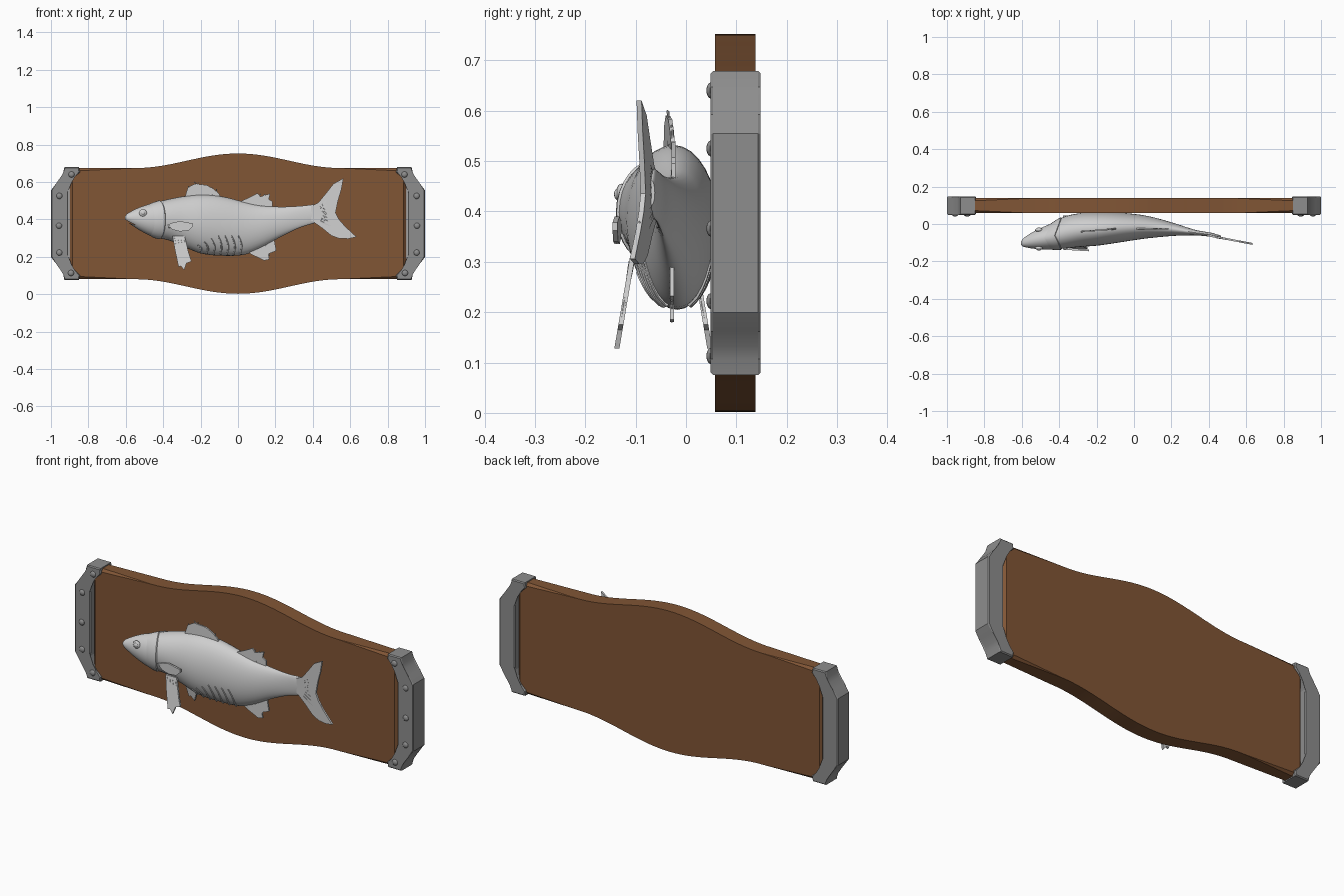
import bpy, bmesh, math
from mathutils import Vector

if "Cube" in bpy.data.objects:
    bpy.data.objects.remove(bpy.data.objects["Cube"])


def material(name, rgb):
    m = bpy.data.materials.new(name)
    m.diffuse_color = (*rgb, 1)
    m.use_nodes = True
    m.node_tree.nodes["Principled BSDF"].inputs["Base Color"].default_value = m.diffuse_color
    return m


WOOD = material("brown wood", (0.22, 0.092, 0.036))
IRON = material("grey iron", (0.27, 0.27, 0.27))
PALE = material("pale fish", (0.62, 0.62, 0.62))


def finish(name, bm, mat, angle=35):
    bmesh.ops.recalc_face_normals(bm, faces=bm.faces)
    me = bpy.data.meshes.new(name)
    bm.to_mesh(me)
    bm.free()
    me.materials.append(mat)
    ob = bpy.data.objects.new(name, me)
    bpy.context.collection.objects.link(ob)
    bpy.ops.object.select_all(action='DESELECT')
    ob.select_set(True)
    bpy.context.view_layer.objects.active = ob
    bpy.ops.object.shade_smooth_by_angle(angle=math.radians(angle))
    return ob


def slab(bm, outline, y0, y1, bevel=0.0):
    """Closed plate from an (x, z) outline; y0 and y1 may be functions of x, z."""
    fy = [(y if callable(y) else (lambda x, z, y=y: y)) for y in (y0, y1)]
    rings = [[bm.verts.new((x, f(x, z), z)) for x, z in outline] for f in fy]
    faces = [bm.faces.new(r) for r in rings]
    n = len(outline)
    for i in range(n):
        j = (i + 1) % n
        bm.faces.new((rings[0][i], rings[0][j], rings[1][j], rings[1][i]))
    if bevel:
        edges = list({e for f in faces for e in f.edges})
        bmesh.ops.bevel(bm, geom=edges, offset=bevel, segments=1, affect='EDGES')


def tube(bm, pts, r0, r1, n=6):
    """Tapering round rod through points, closed at both ends."""
    rings = []
    for i, p in enumerate(pts):
        d = (pts[min(i + 1, len(pts) - 1)] - pts[max(i - 1, 0)]).normalized()
        a = d.cross(Vector((0.3, 1, 0.1))).normalized()
        b = d.cross(a)
        r = r0 + (r1 - r0) * i / (len(pts) - 1)
        rings.append([bm.verts.new(p + r * (a * math.cos(t) + b * math.sin(t)))
                      for t in (2 * math.pi * k / n for k in range(n))])
    skin(bm, rings)


def skin(bm, rings):
    n = len(rings[0])
    for a, b in zip(rings, rings[1:]):
        for i in range(n):
            bm.faces.new((a[i], a[(i + 1) % n], b[(i + 1) % n], b[i]))
    bm.faces.new(rings[0])
    bm.faces.new(rings[-1])


def ball(bm, c, r, flat=0.6):
    v = bmesh.ops.create_uvsphere(bm, u_segments=14, v_segments=10, radius=r)['verts']
    for p in v:
        p.co = Vector((p.co.x, p.co.y * flat, p.co.z)) + Vector(c)


# Board with swelling top and bottom edges
MID = 0.377
xs = [-0.9, -0.55] + [-0.55 + 1.1 * i / 32 for i in range(1, 32)] + [0.55, 0.9]


def half(x):
    return 0.297 + (0.078 * (0.5 + 0.5 * math.cos(math.pi * x / 0.55)) if abs(x) < 0.55 else 0)


bm = bmesh.new()
slab(bm, [(x, MID + half(x)) for x in xs] + [(x, MID - half(x)) for x in reversed(xs)],
     0.058, 0.138, 0.016)
finish("board", bm, WOOD, 25)

# Iron end caps and their rivets
upper = [(1.0, 0.178), (0.972, 0.215), (0.945, 0.245), (0.935, 0.27), (0.928, 0.302),
         (0.85, 0.302), (0.845, 0.275), (0.872, 0.25), (0.895, 0.22), (0.91, 0.18), (0.907, 0.165)]
for side, s in (("left", -1), ("right", 1)):
    bm = bmesh.new()
    ring = upper + [(x, -z) for x, z in reversed(upper)]
    slab(bm, [(s * x, MID + z) for x, z in ring], 0.049, 0.148, 0.005)
    finish(side + "_end_cap", bm, IRON, 25)
    bm = bmesh.new()
    for x, z in ((0.89, 0.64), (0.955, 0.525), (0.957, 0.366), (0.955, 0.222), (0.893, 0.113)):
        ball(bm, (s * x, 0.05, z), 0.016)
    finish(side + "_rivets", bm, IRON)

# Fish stations: x, top z, bottom z, front y, back y
ST = [(-0.603, 0.418, 0.398, -0.113, -0.092), (-0.59, 0.432, 0.385, -0.122, -0.075),
      (-0.527, 0.464, 0.342, -0.133, -0.035), (-0.45, 0.488, 0.305, -0.137, 0.0),
      (-0.37, 0.508, 0.288, -0.131, 0.04), (-0.286, 0.524, 0.252, -0.122, 0.058),
      (-0.2, 0.532, 0.218, -0.116, 0.064), (-0.1, 0.525, 0.206, -0.102, 0.062),
      (0.03, 0.494, 0.21, -0.082, 0.05), (0.115, 0.475, 0.243, -0.072, 0.033),
      (0.22, 0.467, 0.302, -0.063, 0.003), (0.33, 0.471, 0.355, -0.061, -0.032),
      (0.41, 0.48, 0.38, -0.068, -0.046), (0.446, 0.483, 0.39, -0.074, -0.056),
      (0.466, 0.462, 0.412, -0.076, -0.062)]


def station(x):
    """Smooth interpolation of the fish section at x: centre y, z and half sizes."""
    i = max(k for k in range(len(ST) - 1) if ST[k][0] <= x or k == 0)
    p = [ST[min(max(i + k, 0), len(ST) - 1)] for k in (-1, 0, 1, 2)]
    w = p[2][0] - p[1][0]
    t = (x - p[1][0]) / w
    v = []
    for c in range(1, 5):
        m0 = (p[2][c] - p[0][c]) / (p[2][0] - p[0][0]) * w
        m1 = (p[3][c] - p[1][c]) / (p[3][0] - p[1][0]) * w
        v.append((2*t**3 - 3*t*t + 1) * p[1][c] + (t**3 - 2*t*t + t) * m0
                 + (3*t*t - 2*t**3) * p[2][c] + (t**3 - t*t) * m1)
    return (v[2] + v[3]) / 2, (v[0] + v[1]) / 2, (v[3] - v[2]) / 2, (v[0] - v[1]) / 2


def section(bm, x, grow=0.0, bend=0.0, n=32):
    ring = []
    for k in range(n):
        a = 2 * math.pi * k / n
        px = x + bend * abs(math.cos(a))
        cy, cz, hy, hz = station(px)
        ring.append(bm.verts.new((px, cy + (hy + grow) * math.cos(a), cz + (hz + grow) * math.sin(a))))
    return ring


def surface(x, z, s=-1, lift=0.0):
    cy, cz, hy, hz = station(x)
    return Vector((x, cy + s * (hy * math.sqrt(max(0, 1 - ((z - cz) / hz) ** 2)) + lift), z))


# Fish body with a cut mouth
bm = bmesh.new()
stations = []
for a, b in zip(ST, ST[1:]):
    stations += [a[0] + (b[0] - a[0]) * k / 4 for k in range(4)]
skin(bm, [section(bm, x) for x in stations + [ST[-1][0]]])
body = finish("fish_body", bm, PALE)
bm = bmesh.new()
slab(bm, [(-0.63, 0.412), (-0.545, 0.368), (-0.63, 0.397)], -0.2, 0.1)
cutter = finish("mouth_cutter", bm, PALE)
cutter.hide_render = True
cutter.hide_set(True)
mod = body.modifiers.new("mouth", 'BOOLEAN')
mod.operation = 'DIFFERENCE'
mod.object = cutter

# Gill cover stepping up from the head
bm = bmesh.new()
skin(bm, [section(bm, x, g, 0.035) for x, g in
          ((-0.52, -0.006), (-0.48, 0.0), (-0.45, 0.004), (-0.425, 0.005), (-0.418, -0.006))])
finish("gill_cover", bm, PALE)

# Eyes on both sides
bm = bmesh.new()
for s in (-1, 1):
    p = surface(-0.508, 0.434, s)
    ball(bm, p, 0.021, 0.5)
    ball(bm, p + Vector((0, s * 0.006, 0)), 0.012, 0.7)
finish("eyes", bm, PALE)


# Fins: a thin plate with tapering rays
def fin(name, outline, y, rays=(), t=0.004, r=0.005):
    bm = bmesh.new()
    slab(bm, outline, lambda x, z: y(x, z) - t, lambda x, z: y(x, z) + t)
    for a, b in rays:
        tube(bm, [Vector((p[0], y(*p), p[1])) for p in (a, b)], r, 0.002)
    return finish(name, bm, PALE)


def spread(a0, a1, b0, b1, n):
    """Rays fanning from the line a0-a1 to the line b0-b1."""
    mix = lambda p, q, f: (p[0] + (q[0] - p[0]) * f, p[1] + (q[1] - p[1]) * f)
    return [(mix(a0, a1, k / (n - 1)), mix(b0, b1, k / (n - 1))) for k in range(n)]


centre = lambda x, z: -0.034 + 0.08 * (x + 0.2)
fin("front_dorsal_fin", [(-0.29, 0.5), (-0.268, 0.57), (-0.232, 0.59), (-0.168, 0.583), (-0.13, 0.563),
    (-0.1, 0.535), (-0.09, 0.5)], centre,
    spread((-0.27, 0.51), (-0.11, 0.51), (-0.265, 0.578), (-0.235, 0.6), 2)
    + spread((-0.22, 0.52), (-0.11, 0.51), (-0.212, 0.598), (-0.115, 0.562), 5))
fin("rear_dorsal_fin", [(0.0, 0.49), (0.06, 0.517), (0.105, 0.54), (0.12, 0.522), (0.172, 0.538),
    (0.165, 0.507), (0.185, 0.495), (0.185, 0.46), (0.02, 0.46)], lambda x, z: -0.025,
    spread((0.03, 0.48), (0.12, 0.47), (0.1, 0.537), (0.17, 0.535), 4))
fin("anal_fin", [(0.04, 0.24), (0.07, 0.213), (0.14, 0.18), (0.168, 0.185), (0.163, 0.215), (0.205, 0.232),
    (0.2, 0.258), (0.19, 0.32), (0.06, 0.26)], lambda x, z: -0.028,
    spread((0.07, 0.23), (0.16, 0.28), (0.14, 0.181), (0.2, 0.235), 5))
fin("tail_fin", [(0.39, 0.47), (0.43, 0.49), (0.475, 0.545), (0.51, 0.59), (0.564, 0.62), (0.553, 0.56),
    (0.535, 0.5), (0.522, 0.436), (0.54, 0.4), (0.575, 0.36), (0.634, 0.306), (0.59, 0.296), (0.543, 0.297),
    (0.5, 0.312), (0.45, 0.353), (0.39, 0.395)], lambda x, z: -0.062 - 0.19 * (x - 0.4),
    spread((0.44, 0.46), (0.46, 0.43), (0.555, 0.61), (0.525, 0.46), 4)
    + spread((0.46, 0.43), (0.44, 0.39), (0.53, 0.415), (0.62, 0.304), 4), 0.005, 0.007)

# Paired pelvic and pectoral fins
for side, s in (("front", -1), ("back", 1)):
    y0 = -0.108 if s < 0 else 0.018
    fin(side + "_pelvic_fin", [(-0.35, 0.31), (-0.338, 0.24), (-0.318, 0.145), (-0.305, 0.15), (-0.288, 0.128),
        (-0.275, 0.165), (-0.248, 0.175), (-0.262, 0.215), (-0.285, 0.31)],
        lambda x, z: y0 + s * 0.17 * (0.3 - z),
        spread((-0.34, 0.3), (-0.29, 0.29), (-0.31, 0.148), (-0.252, 0.18), 4), 0.005, 0.006)
    base = surface(-0.37, 0.375, s).y
    fin(side + "_pectoral_fin", [(-0.38, 0.37), (-0.35, 0.382), (-0.31, 0.39), (-0.24, 0.378), (-0.24, 0.362),
        (-0.265, 0.34), (-0.31, 0.335), (-0.35, 0.345)],
        lambda x, z: base + s * (0.003 if s > 0 else 0.004 + 0.06 * (x + 0.37)),
        spread((-0.37, 0.37), (-0.37, 0.36), (-0.25, 0.378), (-0.27, 0.345), 4), 0.005, 0.006)

# Curved rib ridges along the belly
bm = bmesh.new()
for s in (-1, 1):
    for k in range(7):
        x = -0.215 + 0.036 * k
        top, low = 0.262 + 0.052 * min(1, k / 3), station(x)[1] - station(x)[3] + 0.008
        tube(bm, [surface(x + 0.012 * math.sin(f * 3) + 0.012 * f, top + (low - top) * f, s)
                  for f in (j / 6 for j in range(7))], 0.003, 0.006)
finish("belly_ridges", bm, PALE)
